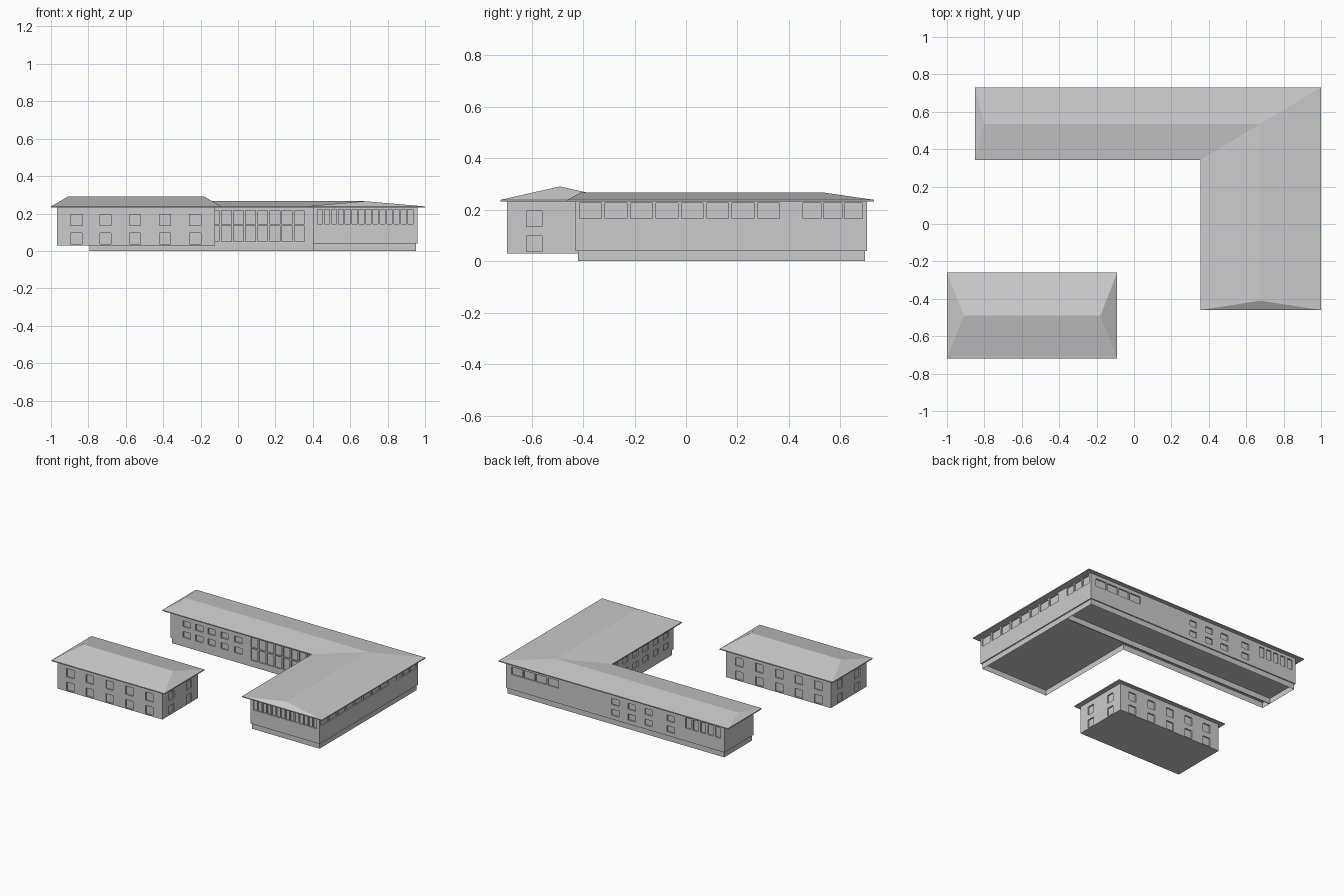
import bpy, bmesh

if "Cube" in bpy.data.objects:
    bpy.data.objects.remove(bpy.data.objects["Cube"])

def make(name, verts, faces):
    me = bpy.data.meshes.new(name)
    me.from_pydata(verts, [], faces)
    bm = bmesh.new()
    bm.from_mesh(me)
    bmesh.ops.recalc_face_normals(bm, faces=bm.faces)
    bm.to_mesh(me)
    bm.free()
    ob = bpy.data.objects.new(name, me)
    bpy.context.collection.objects.link(ob)
    return ob

def prism(name, outline, z0, z1, caps=True):
    n = len(outline)
    verts = [(x, y, z) for z in (z0, z1) for x, y in outline]
    faces = [(i, (i + 1) % n, n + (i + 1) % n, n + i) for i in range(n)]
    if caps:
        faces += [tuple(range(n))[::-1], tuple(range(n, 2 * n))]
    return make(name, verts, faces)

def rect(x0, x1, y0, y1):
    return [(x0, y0), (x1, y0), (x1, y1), (x0, y1)]

def roof(name, outline, ridge, slopes, z0, z1, zr):
    """Thin eaves slab plus sloping faces; ridge points are indexed from 'r'."""
    n = len(outline)
    verts = [(x, y, z) for z in (z0, z1) for x, y in outline]
    verts += [(x, y, zr) for x, y in ridge]
    faces = [tuple(range(n))[::-1]]
    faces += [(i, (i + 1) % n, n + (i + 1) % n, n + i) for i in range(n)]
    faces += [tuple(n + i for i in f) for f in slopes]
    return make(name, verts, faces)

def windows(axis, plane, centres, width, spans):
    """Boxes straddling a wall plane, for each centre and each (z0, z1)."""
    d = 0.009
    out = []
    for c in centres:
        for a, b in spans:
            u = (c - width / 2, c + width / 2)
            v = (plane - d, plane + d)
            out.append((*v, *u, a, b) if axis == 'x' else (*u, *v, a, b))
    return out

def steps(a, b, n):
    return [a + (b - a) * (i + 0.5) / n for i in range(n)]

def recess(wall, boxes):
    verts, faces = [], []
    for x0, x1, y0, y1, z0, z1 in boxes:
        k = len(verts)
        verts += [(x, y, z) for z in (z0, z1) for x, y in rect(x0, x1, y0, y1)]
        faces += [tuple(k + i for i in f) for f in
                  ((3, 2, 1, 0), (4, 5, 6, 7), (0, 1, 5, 4),
                   (1, 2, 6, 5), (2, 3, 7, 6), (3, 0, 4, 7))]
    cutter = make("window_cutter", verts, faces)
    cutter.hide_render = True
    mod = wall.modifiers.new("window_recesses", 'BOOLEAN')
    mod.operation, mod.solver, mod.object = 'DIFFERENCE', 'EXACT', cutter
    dg = bpy.context.evaluated_depsgraph_get()
    mesh = bpy.data.meshes.new_from_object(wall.evaluated_get(dg))
    wall.modifiers.clear()
    wall.data = mesh
    bpy.data.objects.remove(cutter)

# Small detached block
small = prism("small_block_walls", rect(-0.968, -0.123, -0.695, -0.287), 0.03, 0.234)
rows = [(0.037, 0.097), (0.135, 0.195)]
cols = [-0.865, -0.708, -0.55, -0.39, -0.228]
recess(small, windows('y', -0.695, cols, 0.06, rows) + windows('y', -0.287, cols, 0.06, rows)
       + windows('x', -0.123, [-0.59, -0.39], 0.06, rows)
       + windows('x', -0.968, [-0.59, -0.39], 0.06, rows))
roof("small_block_roof", rect(-1, -0.09, -0.72, -0.26), [(-0.91, -0.49), (-0.18, -0.49)],
     [(0, 1, 5 , 4), (1, 2, 5), (2, 3, 4, 5), (3, 0, 4)], 0.231, 0.238, 0.29)

# L-shaped block: upper walls
def ell(x0, x1, xi, y0, y1, yi):
    return [(xi, y0), (x1, y0), (x1, y1), (x0, y1), (x0, yi), (xi, yi)]

main = prism("main_block_walls", ell(-0.802, 0.96, 0.4, -0.43, 0.703, 0.367), 0.04, 0.234)
two = [(0.07, 0.113), (0.148, 0.191)]
boxes = windows('y', 0.367, [-0.67, -0.57, -0.47, -0.365, -0.255], 0.058, two)
# Tall glazed entrance
boxes += windows('y', 0.367, steps(-0.16, 0.36, 8), 0.053, [(0.05, 0.135), (0.142, 0.215)])
# East wing: long side strip, front strip, courtyard side
boxes += windows('x', 0.96, steps(-0.42, 0.37, 8), 0.085, [(0.165, 0.225)])
boxes += windows('x', 0.96, steps(0.45, 0.69, 3), 0.07, [(0.165, 0.225)])
boxes += windows('y', -0.43, steps(0.42, 0.94, 14), 0.028, [(0.145, 0.222)])
boxes += windows('x', 0.4, steps(-0.40, 0.3, 6), 0.06, two)
# Rear wall: ribbon, paired rows, narrow windows
boxes += windows('y', 0.703, steps(0.53, 0.92, 4), 0.088, [(0.15, 0.205)])
boxes += windows('y', 0.703, [0.08, -0.055, -0.19, -0.37], 0.06, two)
boxes += windows('y', 0.703, steps(-0.78, -0.48, 5), 0.042, [(0.135, 0.21)])
recess(main, boxes)

# Recessed plinth skirt, open underneath, with a cross wall
prism("main_plinth", ell(-0.795, 0.952, 0.405, -0.42, 0.695, 0.373), 0, 0.042, caps=False)
prism("plinth_cross_wall", rect(-0.795, 0.952, 0.441, 0.447), 0, 0.042)

# L-shaped hipped roof
roof("main_roof", ell(-0.85, 1, 0.355, -0.46, 0.73, 0.342),
     [(0.675, -0.41), (0.675, 0.535), (-0.80, 0.535)],
     [(0, 1, 6), (1, 2, 7, 6), (2, 3, 8, 7), (3, 4, 8), (4, 5, 7, 8), (5, 0, 6, 7)],
     0.231, 0.238, 0.266)
